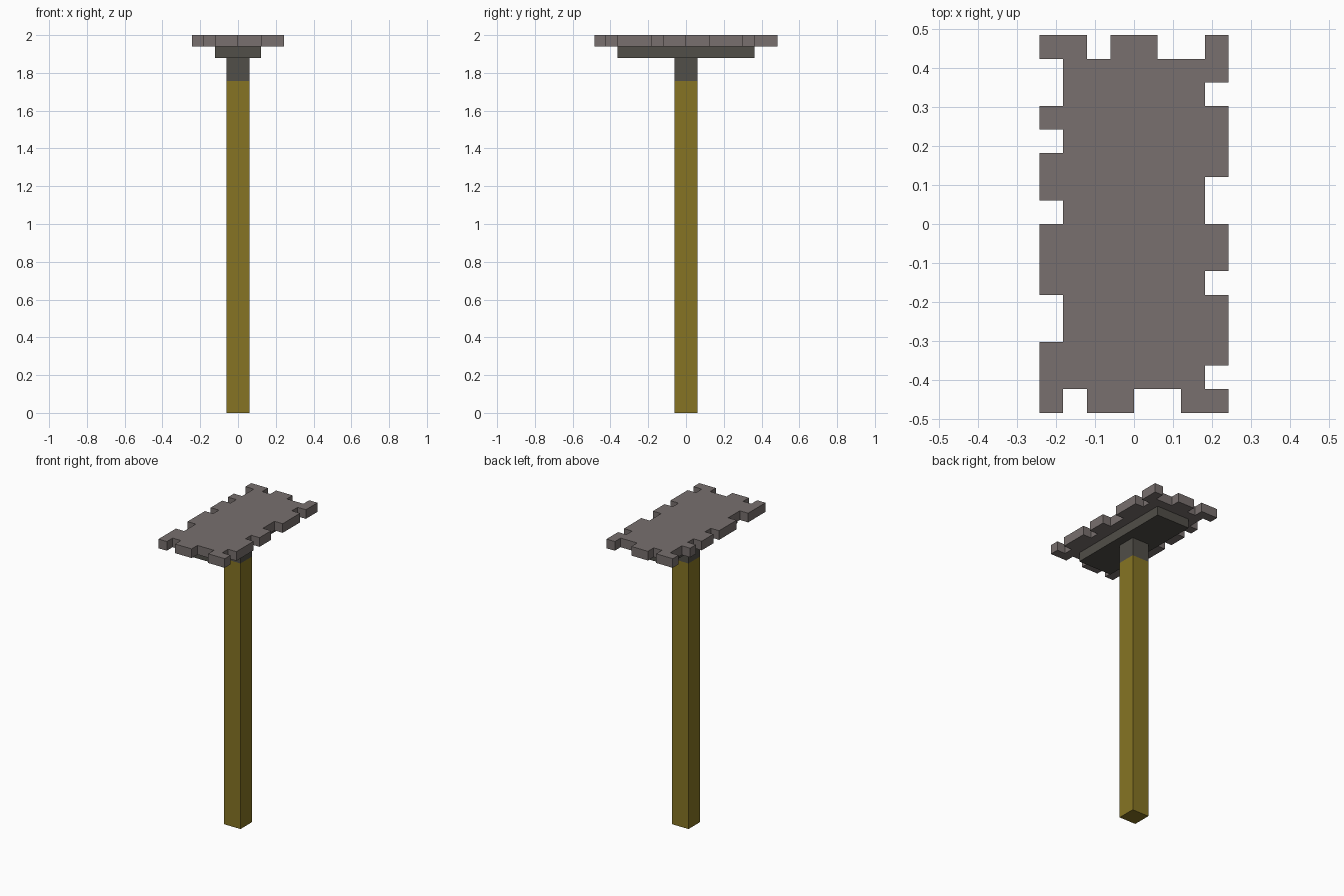
import bpy
import bmesh

U = 2 / 33  # one grid unit of the model

if "Cube" in bpy.data.objects:
    bpy.data.objects.remove(bpy.data.objects["Cube"], do_unlink=True)


def material(name, rgb):
    mat = bpy.data.materials.new(name)
    mat.use_nodes = True
    colour = (*rgb, 1)
    mat.diffuse_color = colour
    mat.node_tree.nodes["Principled BSDF"].inputs["Base Color"].default_value = colour
    return mat


def prism(name, outline, bottom, top, mat):
    """Extrude a flat outline between two heights, all in grid units."""
    bm = bmesh.new()
    face = bm.faces.new([bm.verts.new((x * U, y * U, bottom * U)) for x, y in outline])
    grown = bmesh.ops.extrude_face_region(bm, geom=[face], use_keep_orig=True)
    verts = [v for v in grown["geom"] if isinstance(v, bmesh.types.BMVert)]
    bmesh.ops.translate(bm, vec=(0, 0, (top - bottom) * U), verts=verts)
    bmesh.ops.recalc_face_normals(bm, faces=bm.faces)
    mesh = bpy.data.meshes.new(name)
    bm.to_mesh(mesh)
    bm.free()
    mesh.materials.append(mat)
    obj = bpy.data.objects.new(name, mesh)
    bpy.context.collection.objects.link(obj)
    return obj


def rectangle(x, y):
    return [(-x, -y), (x, -y), (x, y), (-x, y)]


def notched_side(notches, place):
    """Points along one side; place(t, d) maps distance along and depth inward."""
    points = []
    for a, b in notches:
        points += [place(a, 0), place(a, 1), place(b, 1), place(b, 0)]
    return points


wood = material("olive wood", (0.238, 0.175, 0.017))
dark_stone = material("dark stone", (0.082, 0.077, 0.065))
stone = material("warm grey stone", (0.188, 0.162, 0.156))

# Handle, collar and backing plate
prism("handle", rectangle(1, 1), 0, 29, wood)
prism("collar", rectangle(1, 1), 29, 31, dark_stone)
prism("backing_plate", rectangle(2, 6), 31, 32, dark_stone)

# Head with unit-deep notches around its rim, counterclockwise from the front
W, L = 4, 8
rim = [(-W, -L)]
rim += notched_side([(-3, -2), (0, 2)], lambda t, d: (t, -L + d))
rim += [(W, -L)]
rim += notched_side([(-7, -6), (-3, -2), (0, 2), (5, 6)], lambda t, d: (W - d, t))
rim += [(W, L)]
rim += notched_side([(3, 1), (-1, -2)], lambda t, d: (t, L - d))
rim += [(-W, L)]
rim += notched_side([(7, 5), (4, 3), (1, 0), (-3, -5)], lambda t, d: (-W + d, t))
prism("notched_head", rim, 32, 33, stone)
